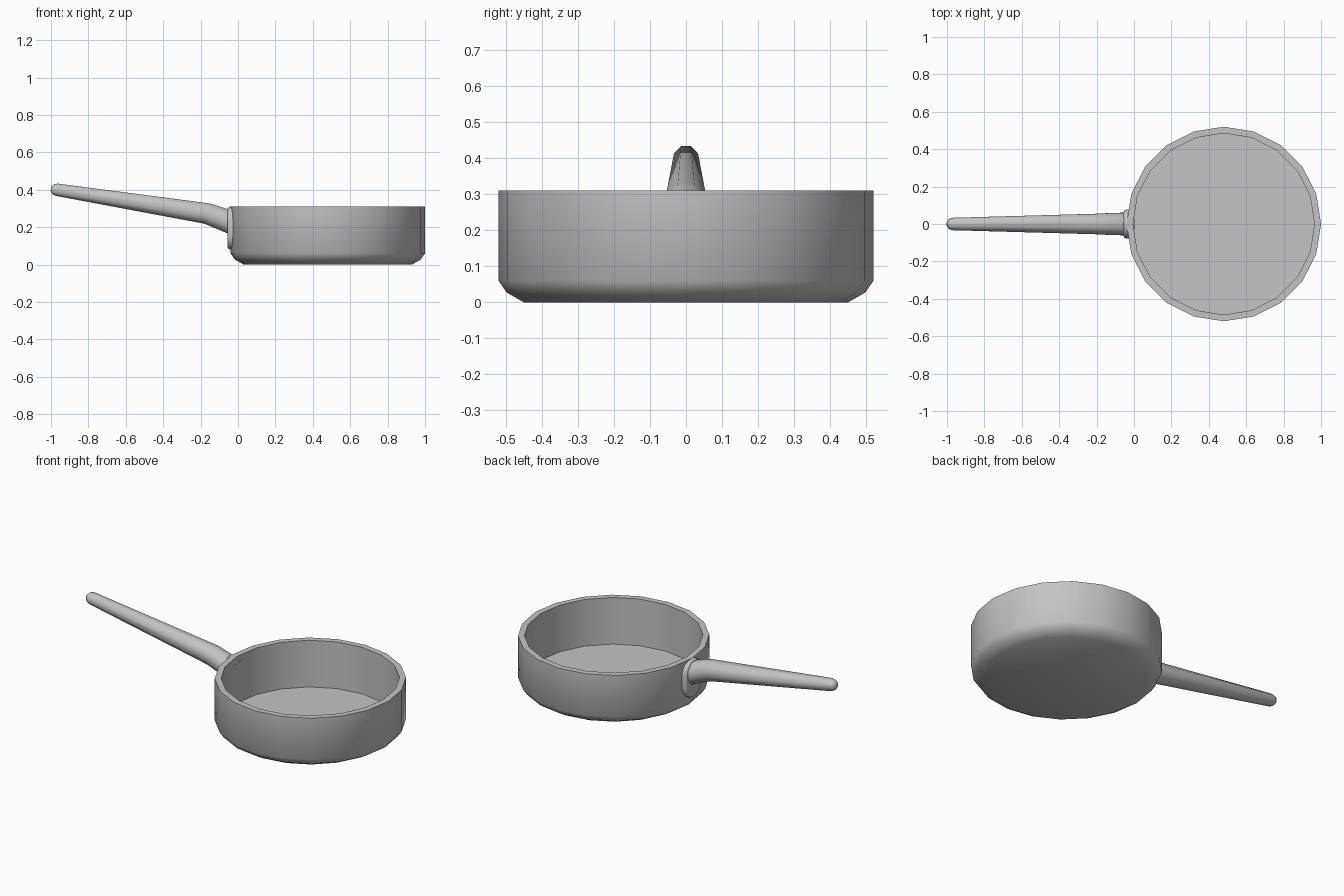
import bpy
import bmesh
from math import sin, cos, pi, radians
from mathutils import Vector

old = bpy.data.objects.get("Cube")
if old:
    bpy.data.objects.remove(old, do_unlink=True)

metal = bpy.data.materials.new("grey metal")
metal.use_nodes = True
GREY = (0.55, 0.55, 0.55, 1)
metal.diffuse_color = GREY
metal.node_tree.nodes["Principled BSDF"].inputs["Base Color"].default_value = GREY


def loft(name, rings, smooth_angle):
    """Skin a list of equal point rings and cap both ends."""
    bm = bmesh.new()
    loops = [[bm.verts.new(p) for p in ring] for ring in rings]
    n = len(loops[0])
    for a, b in zip(loops, loops[1:]):
        for i in range(n):
            j = (i + 1) % n
            bm.faces.new((a[i], a[j], b[j], b[i]))
    bm.faces.new(loops[0])
    bm.faces.new(loops[-1])
    bmesh.ops.recalc_face_normals(bm, faces=bm.faces)
    mesh = bpy.data.meshes.new(name)
    bm.to_mesh(mesh)
    bm.free()
    mesh.materials.append(metal)
    obj = bpy.data.objects.new(name, mesh)
    bpy.context.collection.objects.link(obj)
    bpy.ops.object.select_all(action='DESELECT')
    obj.select_set(True)
    bpy.context.view_layer.objects.active = obj
    bpy.ops.object.shade_smooth_by_angle(angle=radians(smooth_angle))
    return obj


# Pan body: one profile from the underside, over the rim, to the inner floor
SIDES = 20
PAN_X = 0.48
profile = [(0.45, 0), (0.497, 0.027), (0.52, 0.06), (0.52, 0.31),
           (0.485, 0.31), (0.485, 0.03)]
loft("pan_body",
     [[(PAN_X + r * cos(2 * pi * i / SIDES), r * sin(2 * pi * i / SIDES), z)
       for i in range(SIDES)] for r, z in profile], 40)

# Handle: tapered eight-sided tube along a bent path, with a rounded tip
path = [(-0.02, 0.218, 0.066), (-0.07, 0.238, 0.065), (-0.15, 0.268, 0.062),
        (-0.18, 0.275, 0.06), (-0.968, 0.4, 0.036), (-0.988, 0.403, 0.029),
        (-1.0, 0.405, 0.014)]
rings = []
for k, (x, z, r) in enumerate(path):
    before, after = path[max(k - 1, 0)], path[min(k + 1, len(path) - 1)]
    if k == 4:
        after = path[k]
    along = Vector((after[0] - before[0], 0, after[1] - before[1])).normalized()
    up = Vector((-along.z, 0, along.x)) * -1
    side = Vector((0, 1, 0))
    angles = [2 * pi * (i + 0.5) / 8 for i in range(8)]
    rings.append([Vector((x, 0, z)) + r * (side * cos(a) + up * sin(a)) for a in angles])
loft("handle", rings, 65)

# Mounting plate: upright rounded slot shape with a softened outer edge
ARC = 8


def slot(x, r):
    half = 0.037
    ring = []
    for end in (0, 1):
        for i in range(ARC + 1):
            a = pi * end + pi * i / ARC
            ring.append((x, r * cos(a), 0.195 + (half if end == 0 else -half) + r * sin(a)))
    return ring


loft("handle_plate",
     [slot(-0.015, 0.078), slot(-0.043, 0.078), slot(-0.052, 0.073), slot(-0.056, 0.064)], 60)
